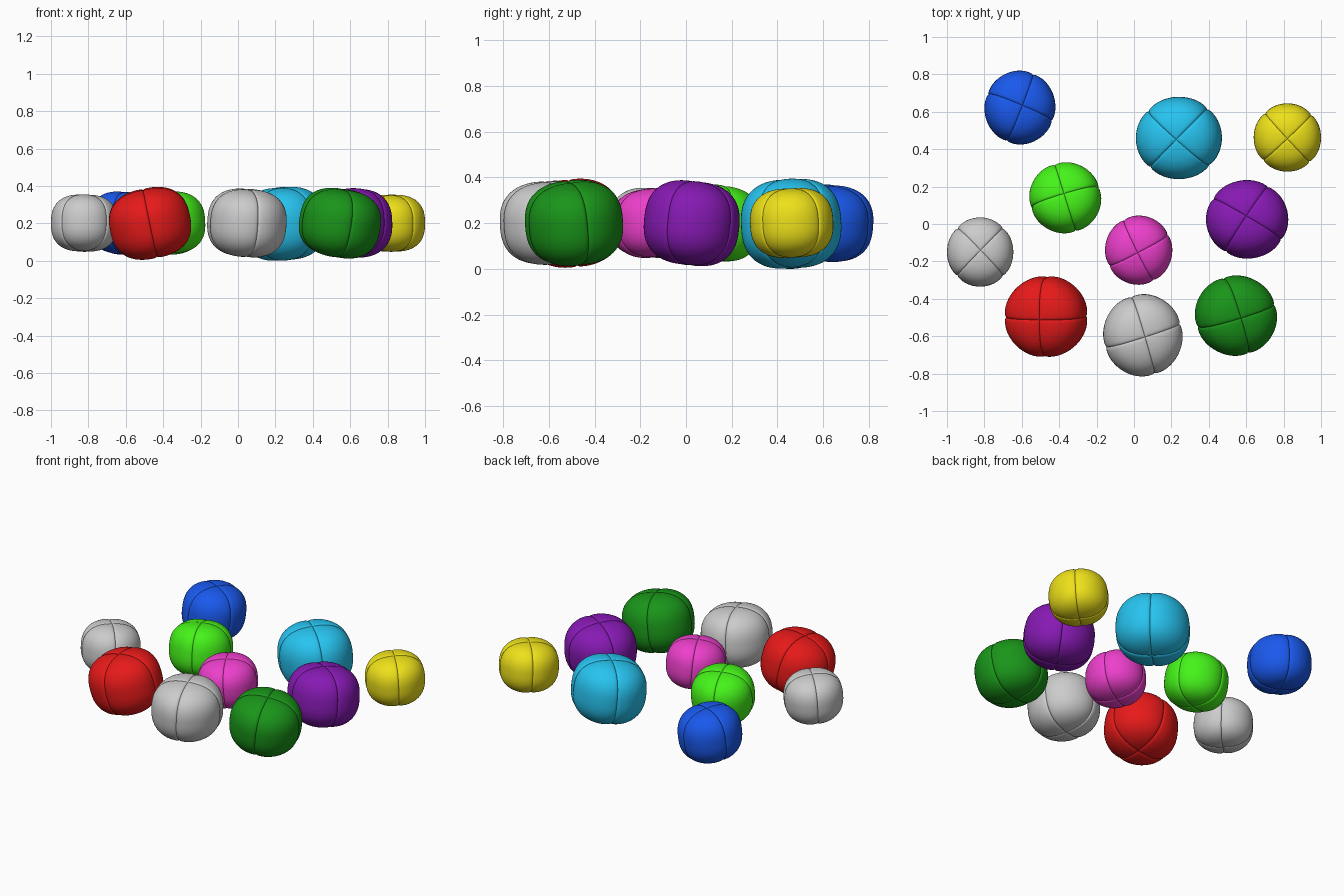
import bpy, math
from mathutils import Vector, Matrix

if "Cube" in bpy.data.objects:
    bpy.data.objects.remove(bpy.data.objects["Cube"])

P = 2.55           # squareness of the side profile
RINGS, PER_PANEL = 56, 24


def unit_ball():
    """Four-panel stuffed ball with grooved seams meeting at both poles."""
    phis = []
    for q in range(4):
        for i in range(PER_PANEL):
            u = 2 * i / PER_PANEL - 1
            # columns crowd around the seam at the middle of each quarter
            off = math.copysign(abs(u) ** 1.8, u) * math.pi / 4
            phis.append(q * math.pi / 2 + off)

    def point(theta, phi):
        s, c = math.sin(theta), math.cos(theta)
        r = (abs(s) ** P + abs(c) ** P) ** (-1 / P)
        d = s * abs(math.sin(2 * phi)) / 2          # distance to nearest seam
        r *= 1 - 0.035 * math.exp(-d / 0.025) - 0.02 * math.exp(-(d / 0.2) ** 2)
        return Vector((r * s * math.cos(phi), r * s * math.sin(phi), 0.86 * r * c))

    n = len(phis)
    verts = [point(0, 0)]
    for k in range(1, RINGS):
        verts += [point(math.pi * k / RINGS, p) for p in phis]
    verts.append(point(math.pi, 0))
    last = len(verts) - 1
    faces = []
    for j in range(n):
        a, b = j, (j + 1) % n
        faces.append((0, 1 + a, 1 + b))
        for k in range(RINGS - 2):
            t, m = 1 + k * n, 1 + (k + 1) * n
            faces.append((t + a, m + a, m + b, t + b))
        t = 1 + (RINGS - 2) * n
        faces.append((t + a, last, t + b))
    return verts, faces


VERTS, FACES = unit_ball()


def ball(name, xr, yr, zr, pole, turn, color):
    """Ball turned and tilted so its seam cross sits at pole, fitted to its extents."""
    ctr = Vector([(r[0] + r[1]) / 2 for r in (xr, yr, zr)])
    half_h = (zr[1] - zr[0]) / 2
    up = Vector((pole[0] - ctr.x, pole[1] - ctr.y, half_h))
    tilt = Vector((0, 0, 1)).rotation_difference(up).to_matrix()
    rot = tilt @ Matrix.Rotation(math.radians(turn), 3, 'Z')
    pts = [rot @ v for v in VERTS]
    for ax, (lo, hi) in enumerate((xr, yr, zr)):
        mn, mx = min(p[ax] for p in pts), max(p[ax] for p in pts)
        for p in pts:
            p[ax] = lo + (p[ax] - mn) / (mx - mn) * (hi - lo) - ctr[ax]
    me = bpy.data.meshes.new(name)
    me.from_pydata(pts, [], FACES)
    ob = bpy.data.objects.new(name, me)
    ob.location = ctr
    bpy.context.collection.objects.link(ob)
    if color:
        mat = bpy.data.materials.new(name)
        mat.diffuse_color = (*color, 1)
        mat.use_nodes = True
        mat.node_tree.nodes["Principled BSDF"].inputs["Base Color"].default_value = mat.diffuse_color
        me.materials.append(mat)
    bpy.ops.object.select_all(action='DESELECT')
    ob.select_set(True)
    bpy.context.view_layer.objects.active = ob
    bpy.ops.object.shade_smooth_by_angle(angle=math.radians(35))


# name, x range, y range, z range, seam cross position, seam angle, colour
ball("blue_ball", (-.80, -.42), (.425, .82), (.03, .37), (-.595, .635), 68, (.01, .1, .85))
ball("cyan_ball", (.01, .47), (.24, .68), (0, .395), (.225, .45), 47, (.02, .55, .87))
ball("yellow_ball", (.64, 1.0), (.28, .645), (.048, .354), (.82, .455), 43, (.85, .75, .01))
ball("lime_ball", (-.56, -.175), (-.05, .33), (.033, .37), (-.375, .165), 17, (.06, .9, .01))
ball("purple_ball", (.385, .825), (-.185, .235), (.012, .388), (.6, .045), 58, (.24, .01, .45))
ball("small_grey_ball", (-1.0, -.645), (-.335, .035), (.048, .355), (-.82, -.14), 45, None)
ball("pink_ball", (-.155, .205), (-.325, .045), (.048, .355), (.02, -.155), 27, (.85, .05, .6))
ball("red_ball", (-.69, -.25), (-.71, -.28), (.005, .395), (-.51, -.515), 0, (.8, .01, .01))
ball("large_grey_ball", (-.165, .26), (-.815, -.375), (.018, .386), (.06, -.605), 17, None)
ball("green_ball", (.325, .765), (-.705, -.275), (.012, .39), (.575, -.505), 17, (.01, .3, .01))
